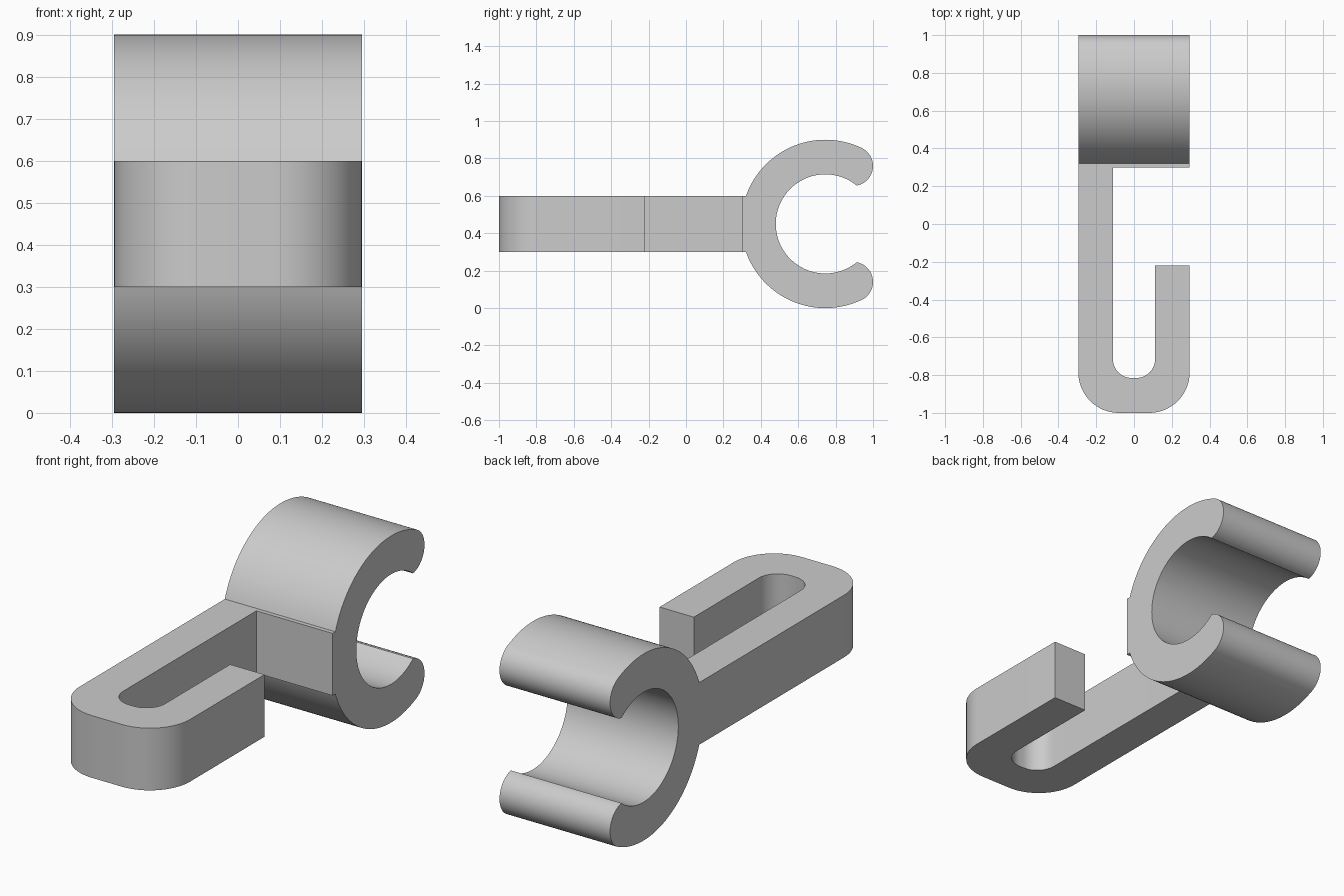
import bpy
import bmesh
from math import sin, cos, radians, atan2, asin, degrees
from mathutils import Vector

cube = bpy.data.objects.get("Cube")
if cube:
    bpy.data.objects.remove(cube, do_unlink=True)

grey = bpy.data.materials.new("plain grey")
grey.use_nodes = True
COLOUR = (0.6, 0.6, 0.6, 1)
grey.diffuse_color = COLOUR
grey.node_tree.nodes["Principled BSDF"].inputs["Base Color"].default_value = COLOUR

HALF = 0.295             # half width of the whole part
Z0, Z1 = 0.3, 0.6        # bottom and top of the hook
NECK = 0.30              # where the hook meets the clip


def arc(cx, cy, r, start, end, steps):
    """Points on an arc, angles in degrees."""
    angles = [radians(start + (end - start) * i / steps) for i in range(steps + 1)]
    return [(cx + r * cos(a), cy + r * sin(a)) for a in angles]


def extrude_profile(name, points, shift):
    """Closed profile of 3D points pushed along a vector into a solid."""
    bm = bmesh.new()
    face = bm.faces.new([bm.verts.new(p) for p in points])
    moved = bmesh.ops.extrude_face_region(bm, geom=[face])["geom"]
    verts = [v for v in moved if isinstance(v, bmesh.types.BMVert)]
    bmesh.ops.translate(bm, verts=verts, vec=Vector(shift))
    bmesh.ops.recalc_face_normals(bm, faces=bm.faces)
    mesh = bpy.data.meshes.new(name)
    bm.to_mesh(mesh)
    bm.free()
    mesh.materials.append(grey)
    obj = bpy.data.objects.new(name, mesh)
    bpy.context.collection.objects.link(obj)
    bpy.ops.object.select_all(action='DESELECT')
    obj.select_set(True)
    bpy.context.view_layer.objects.active = obj
    bpy.ops.object.shade_smooth_by_angle(angle=radians(30))
    return obj


# J-shaped hook, drawn from above
R, r, slot = 0.215, 0.1, 0.112
hook = [(-HALF, NECK)]
hook += arc(-HALF + R, -1 + R, R, 180, 270, 16)
hook += arc(HALF - R, -1 + R, R, 270, 360, 16)
hook += [(HALF, -0.22), (slot, -0.22)]
hook += arc(slot - r, -0.815 + r, r, 0, -90, 12)
hook += arc(-slot + r, -0.815 + r, r, -90, -180, 12)
hook += [(-slot, NECK)]
extrude_profile("hook", [(x, y, Z0) for x, y in hook], (0, 0, Z1 - Z0))

# Open C-shaped clip with its neck block, drawn from the side (upper half, mirrored)
CY, CZ, OUTER, INNER = 0.745, 0.45, 0.45, 0.265
neck_angle = 180 - degrees(asin((Z1 - CZ) / OUTER))
upper = [(NECK, Z1)]
upper += arc(CY, CZ, OUTER, neck_angle, 66, 40)
upper += arc(0.893, 0.76, 0.107, 66, -75, 16)
upper += arc(CY, CZ, INNER, 51, 180, 40)
lower = [(y, 2 * CZ - z) for y, z in reversed(upper[:-1])]
extrude_profile("clip", [(-HALF, y, z) for y, z in upper + lower], (2 * HALF, 0, 0))
